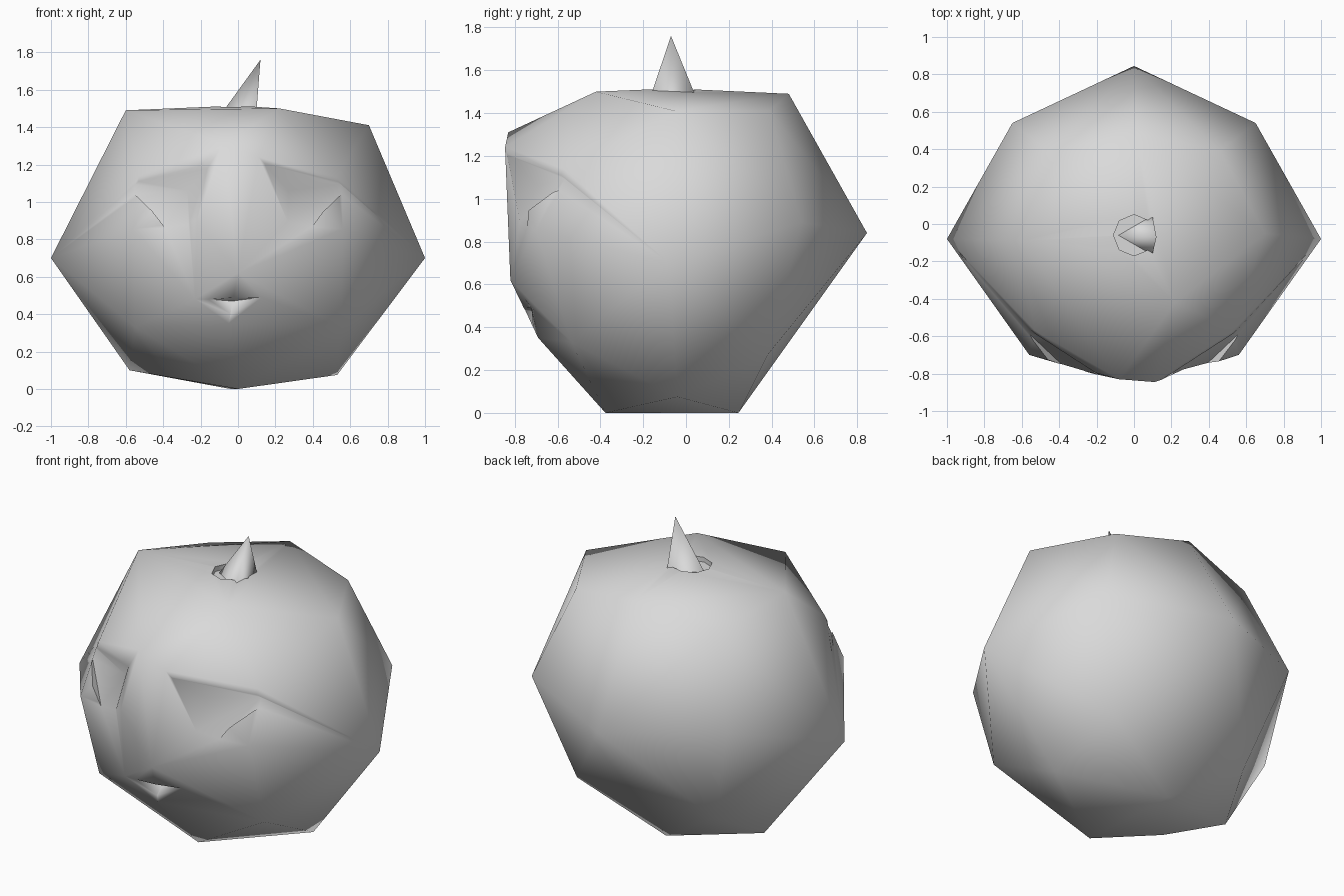
import bpy, bmesh, math
from mathutils import Vector

cube = bpy.data.objects.get("Cube")
if cube:
    bpy.data.objects.remove(cube, do_unlink=True)

GREY = (0.7, 0.7, 0.7, 1)
grey = bpy.data.materials.new("plain grey")
grey.use_nodes = True
grey.diffuse_color = GREY
grey.node_tree.nodes["Principled BSDF"].inputs["Base Color"].default_value = GREY


def hull(name, points, open_base=False):
    """Faceted solid wrapped around a few corner points."""
    bm = bmesh.new()
    for p in points:
        bm.verts.new(p)
    out = bmesh.ops.convex_hull(bm, input=bm.verts)
    loose = {v for v in out["geom_interior"] + out["geom_unused"]
             if isinstance(v, bmesh.types.BMVert)}
    bmesh.ops.delete(bm, geom=list(loose), context="VERTS")
    bmesh.ops.recalc_face_normals(bm, faces=bm.faces)
    if open_base:
        under = [f for f in bm.faces if f.normal.z < -0.9]
        bmesh.ops.delete(bm, geom=under, context="FACES")
    mesh = bpy.data.meshes.new(name)
    bm.to_mesh(mesh)
    bm.free()
    mesh.materials.append(grey)
    ob = bpy.data.objects.new(name, mesh)
    bpy.context.collection.objects.link(ob)
    return ob


def ring(centre, radius, sides):
    """Corner points of a level regular polygon."""
    turns = [math.tau * i / sides + math.pi for i in range(sides)]
    return [Vector(centre) + radius * Vector((math.cos(t), math.sin(t), 0))
            for t in turns]


def mirrored(points):
    """The points and their reflections across the middle."""
    return [(s * x, y, z) for x, y, z in points for s in (1, -1)]


# Body: uneven, coarse pumpkin
crown = [(-0.6, -0.09, 1.49), (0.01, 0.48, 1.49), (0.22, -0.42, 1.5),
         (0, -0.06, 1.515), (0.7, -0.05, 1.41), (0.46, 0.39, 1.41),
         (-0.46, 0.39, 1.39)]
sides = mirrored([(1, -0.08, 0.7), (0.65, 0.54, 0.89), (0.56, -0.7, 0.855),
                  (0.55, -0.535, 0.33), (0.46, 0.38, 0.27),
                  (0.53, -0.57, 1.14), (0.35, -0.17, 0.06)])
face = [(-0.08, -0.83, 1.31), (0.11, -0.845, 1.24), (-0.22, -0.8, 0.9),
        (0, -0.82, 0.62), (-0.23, -0.75, 0.48), (-0.05, -0.69, 0.35)]
base = [(0, 0.845, 0.84), (0.53, -0.04, 0.075), (-0.58, 0.085, 0.1),
        (0, -0.376, 0), (-0.04, 0.245, 0)]
body = hull("body", crown + sides + face + base)

# Cutters: two triangular eyes, a notch under the lip and the stem socket
cutters = []
for side in (-1, 1):
    eye = [(0.11, -0.87, 1.24), (0.61, -0.54, 1.1), (0.26, -0.87, 0.72),
           (0.5, -0.85, 1.05), (0.27, -0.69, 1.06)]
    cutters.append(hull("eye_cutter", [(side * x, y, z) for x, y, z in eye]))
cutters.append(hull("mouth_cutter", [(-0.3, -0.85, 0.49), (0.28, -0.78, 0.51),
                                     (-0.05, -0.77, 0.33), (-0.03, -0.66, 0.47)]))
cutters.append(hull("socket_cutter", ring((0, -0.06, 1.48), 0.11, 8)
                    + ring((0, -0.06, 1.6), 0.11, 8)))
for cutter in cutters:
    cutter.hide_render = True
    mod = body.modifiers.new("cut", "BOOLEAN")
    mod.operation = "DIFFERENCE"
    mod.solver = "EXACT"
    mod.object = cutter

# Bake the cuts so the smooth shading follows the final edges
depsgraph = bpy.context.evaluated_depsgraph_get()
carved = bpy.data.meshes.new_from_object(body.evaluated_get(depsgraph))
body.modifiers.clear()
body.data = carved
for cutter in cutters:
    bpy.data.objects.remove(cutter, do_unlink=True)

# Stem: three-sided spike leaning to the left
stem = hull("stem", ring((0.035, -0.06, 1.47), 0.125, 3) + [(0.12, -0.07, 1.76)],
            open_base=True)

for ob, angle in ((body, 75), (stem, 180)):
    bpy.ops.object.select_all(action="DESELECT")
    ob.select_set(True)
    bpy.context.view_layer.objects.active = ob
    bpy.ops.object.shade_smooth_by_angle(angle=math.radians(angle))
